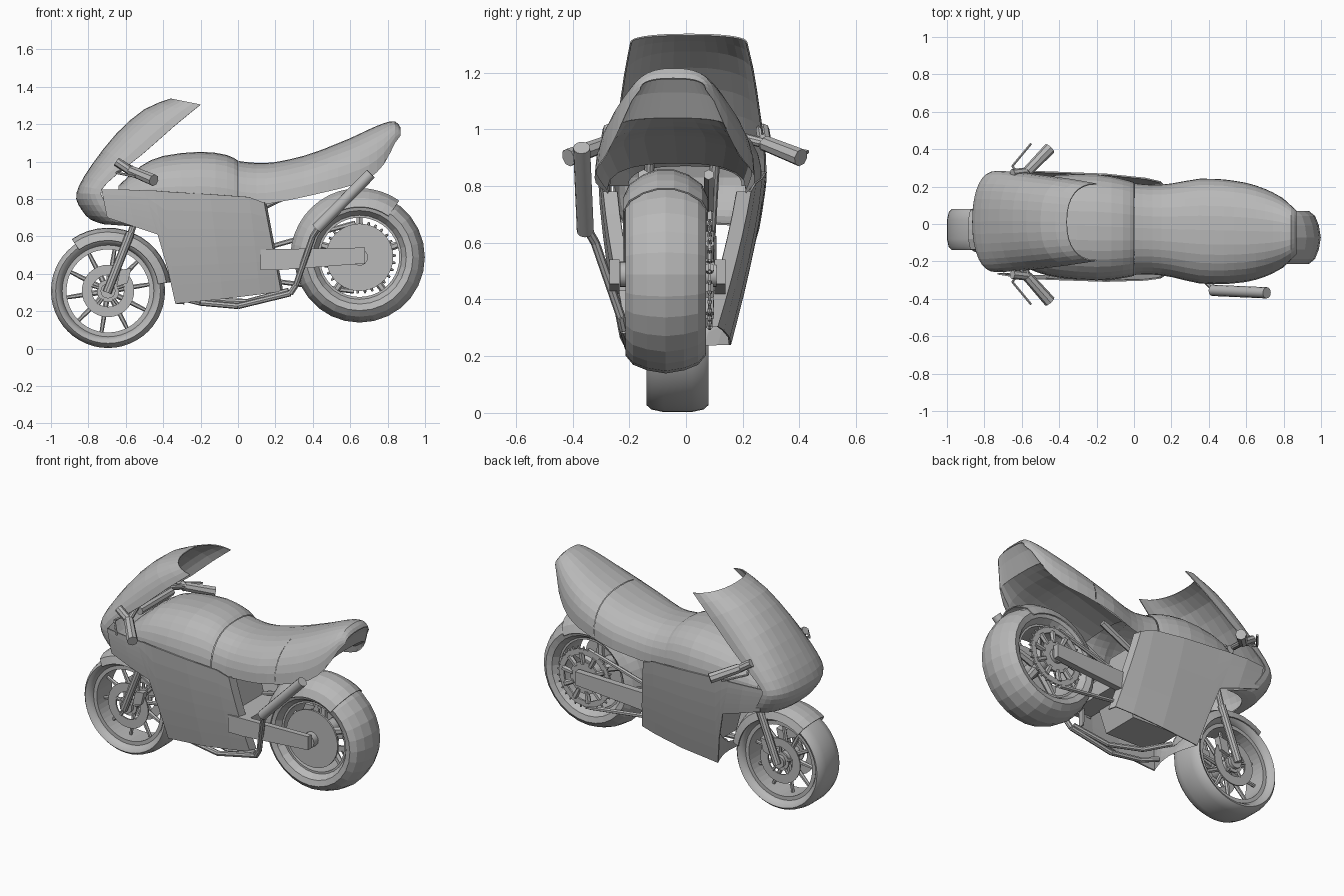
import bpy, bmesh, math
from mathutils import Vector

if "Cube" in bpy.data.objects:
    bpy.data.objects.remove(bpy.data.objects["Cube"], do_unlink=True)

grey = bpy.data.materials.new("plain grey")
grey.use_nodes = True
COL = (0.48, 0.48, 0.48, 1)
grey.diffuse_color = COL
grey.node_tree.nodes["Principled BSDF"].inputs["Base Color"].default_value = COL


def finish(name, bm, smooth=False):
    bmesh.ops.remove_doubles(bm, verts=bm.verts, dist=0.0005)
    bmesh.ops.recalc_face_normals(bm, faces=bm.faces)
    me = bpy.data.meshes.new(name)
    bm.to_mesh(me)
    bm.free()
    me.materials.append(grey)
    ob = bpy.data.objects.new(name, me)
    bpy.context.collection.objects.link(ob)
    if smooth:
        bpy.ops.object.select_all(action='DESELECT')
        ob.select_set(True)
        bpy.context.view_layer.objects.active = ob
        bpy.ops.object.shade_smooth_by_angle(angle=math.radians(35))
    return ob


def skin(name, rows, wrap=False, caps=False, thick=0, smooth=False):
    """Surface through rows of points; wrap closes each row into a ring."""
    bm = bmesh.new()
    vs = [[bm.verts.new(p) for p in r] for r in rows]
    n = len(rows[0])
    for a, b in zip(vs, vs[1:]):
        for i in range(n if wrap else n - 1):
            j = (i + 1) % n
            bm.faces.new((a[i], a[j], b[j], b[i]))
    if caps:
        bm.faces.new(vs[0])
        bm.faces.new(vs[-1])
    ob = finish(name, bm, smooth)
    if thick:
        mod = ob.modifiers.new("thickness", 'SOLIDIFY')
        mod.thickness = thick
    return ob


def refine(keys, k=3):
    """Smoothly resample a list of number tuples."""
    out = []
    for i in range(len(keys) - 1):
        q = [Vector(keys[min(max(i + d, 0), len(keys) - 1)]) for d in (-1, 0, 1, 2)]
        for s in range(k):
            t = s / k
            out.append(q[1] + (q[2] - q[0]) * (t / 2)
                       + (q[0] * 2 - q[1] * 5 + q[2] * 4 - q[3]) * (t * t / 2)
                       + (q[1] * 3 - q[0] - q[2] * 3 + q[3]) * (t ** 3 / 2))
    return out + [Vector(keys[-1])]


def mid(x, z):
    """Centre line, which yaws and leans slightly."""
    return -0.05 - 0.035 * x + 0.03 * z


def power(v, p):
    return math.copysign(abs(v) ** p, v)


def lathe(name, c, prof, a0=0, a1=360, n=40, closed=True, smooth=False, thick=0):
    rows = []
    for i in range(n + 1):
        a = math.radians(a0 + (a1 - a0) * i / n)
        rows.append([(c[0] + r * math.cos(a), c[1] + y, c[2] + r * math.sin(a)) for r, y in prof])
    return skin(name, rows, wrap=closed, smooth=smooth, thick=thick)


def ring(name, c, r0, r1, y, w, n=40):
    return lathe(name, c, [(r0, y - w), (r1, y - w), (r1, y + w), (r0, y + w)], n=n)


def tube(name, pts, r, sides=10, r2=None):
    bm = bmesh.new()
    for a, b in zip(pts, pts[1:]):
        a, b = Vector(a), Vector(b)
        d = b - a
        m = d.to_track_quat('Z', 'Y').to_matrix().to_4x4()
        m.translation = (a + b) / 2
        bmesh.ops.create_cone(bm, cap_ends=True, segments=sides, radius1=r,
                              radius2=r2 or r, depth=d.length, matrix=m)
    return finish(name, bm, sides > 6)


def spokes(name, c, y, count, r0, r1, w0, w1):
    for i in range(count):
        a = math.tau * (i + 0.25) / count
        d = Vector((math.cos(a), 0, math.sin(a)))
        o = Vector(c) + Vector((0, y, 0))
        tube(name, [o + d * r0, o + d * r1], w0, 6, w1)


def block(name, outline, y0, y1):
    """Side outline in x and z, extruded from y0 to y1."""
    return skin(name, [[(x, y, z) for x, z in outline] for y in (y0, y1)], wrap=True, caps=True)


def arch(name, keys, p=0.8, k=2, n=16):
    """Open-bottomed shell; keys are x, half width, top z, bottom z."""
    rows = []
    for x, w, zt, zb in refine(keys, k):
        row = []
        for i in range(n + 1):
            a = math.pi * i / n
            z = zb + (zt - zb) * power(math.sin(a), p)
            row.append((x, mid(x, z) + w * power(math.cos(a), p), z))
        rows.append(row)
    return skin(name, rows)


# Front wheel
F = (-0.695, -0.03, 0.308)
half = [(0.245, 0.075), (0.262, 0.1), (0.28, 0.11), (0.296, 0.092), (0.305, 0.05)]
lathe("front_tyre", F, half + [(r, -y) for r, y in reversed(half)], n=48, smooth=True)
ring("front_rim", F, 0.222, 0.248, 0, 0.075, 48)
tube("front_hub", [(F[0], F[1] - 0.1, F[2]), (F[0], F[1] + 0.1, F[2])], 0.04, 16)
spokes("front_spoke", F, 0, 10, 0.03, 0.23, 0.016, 0.01)
for s in (-1, 1):
    ring("front_brake_disc", F, 0.085, 0.14, s * 0.075, 0.004, 32)
    ring("front_disc_carrier", F, 0.03, 0.06, s * 0.075, 0.005, 20)
    spokes("disc_arm", F, s * 0.075, 5, 0.05, 0.09, 0.009, 0.009)

# Forks, front mudguard and steering
for s in (-1, 1):
    y = F[1] + s * 0.115
    tube("fork_lower", [(-0.7, y, 0.3), (-0.575, y, 0.62)], 0.024)
    tube("fork_upper", [(-0.58, y, 0.6), (-0.46, y + 0.02, 0.94)], 0.018)
    block("brake_caliper", [(-0.65, 0.33), (-0.59, 0.35), (-0.57, 0.43), (-0.63, 0.42)],
          F[1] + s * 0.06, F[1] + s * 0.1)
    tube("handlebar", [(-0.6, s * 0.16, 0.98), (-0.57, s * 0.28, 0.95)], 0.018)
    tube("grip", [(-0.57, s * 0.28, 0.95), (-0.45, s * 0.41 - 0.005, 0.9)], 0.028, 8, 0.032)
    tube("control_lever", [(-0.61, s * 0.25, 0.96), (-0.65, s * 0.31, 0.94),
                           (-0.55, s * 0.43, 0.92)], 0.007, 6)
    tube("lever_bracket", [(-0.65, s * 0.27, 1.0), (-0.56, s * 0.28, 0.94)], 0.024, 8)
tube("steering_clamp", [(-0.58, -0.16, 0.96), (-0.58, 0.16, 0.96)], 0.025, 8)
tube("gauge", [(-0.68, 0, 0.99), (-0.62, 0, 1.03)], 0.06, 16)
lathe("front_mudguard", F, [(0.27, 0.12), (0.315, 0.105), (0.335, 0.05), (0.338, 0),
                            (0.335, -0.05), (0.315, -0.105), (0.27, -0.12)],
      8, 125, 14, closed=False, thick=0.006)

# Rear wheel
R = (0.65, -0.072, 0.488)
half = [(0.225, 0.095), (0.25, 0.132), (0.285, 0.142), (0.318, 0.115), (0.338, 0.065)]
lathe("rear_tyre", R, half + [(0.349, 0)] + [(r, -y) for r, y in reversed(half)], n=28)
ring("rear_rim", R, 0.212, 0.232, 0, 0.095)
tube("rear_hub", [(R[0], R[1] - 0.16, R[2]), (R[0], R[1] + 0.18, R[2])], 0.045, 16)
spokes("rear_spoke", R, 0, 5, 0.03, 0.225, 0.026, 0.018)
ring("rear_brake_disc", R, 0.03, 0.18, -0.11, 0.006)
ring("sprocket_rim", R, 0.145, 0.18, 0.155, 0.006)
ring("sprocket_centre", R, 0.04, 0.1, 0.155, 0.006)
spokes("sprocket_arm", R, 0.155, 10, 0.085, 0.155, 0.015, 0.018)
spokes("sprocket_tooth", R, 0.155, 30, 0.175, 0.195, 0.009, 0.005)
for s in (-1, 1):
    tube("chain_run", [(0.62, R[1] + 0.155, R[2] + s * 0.182), (0.12, R[1] + 0.155, 0.45 + s * 0.08)], 0.013, 6)
lathe("rear_mudguard", R, [(0.27, 0.15), (0.318, 0.128), (0.352, 0.08), (0.37, 0.03),
                           (0.37, -0.03), (0.352, -0.08), (0.318, -0.128), (0.27, -0.15)],
      55, 178, 14, closed=False, thick=0.006)

# Swing arm and engine
arm = [(0.12, 0.42), (0.22, 0.42), (0.68, 0.455), (0.68, 0.54), (0.12, 0.53)]
block("swing_arm_right", arm, -0.27, -0.235)
block("swing_arm_left", arm, 0.1, 0.14)
block("swing_arm_bridge", [(0.12, 0.43), (0.25, 0.43), (0.25, 0.53), (0.12, 0.53)], -0.25, 0.12)
block("engine", [(-0.25, 0.31), (0.08, 0.3), (0.14, 0.45), (0.05, 0.8), (-0.3, 0.8), (-0.3, 0.5)], -0.15, 0.09)
for y in (-0.15, 0.08):
    tube("subframe_bar", [(0.05, y, 0.72), (0.3, y, 0.84)], 0.02, 6)

# Exhaust on the right side
tube("exhaust_pipe", [(-0.3, -0.14, 0.27), (-0.2, -0.18, 0.245), (0, -0.2, 0.227), (0.28, -0.22, 0.295),
                      (0.31, -0.23, 0.34), (0.4, -0.32, 0.6), (0.44, -0.355, 0.66)], 0.016, 8)
tube("exhaust_pipe_inner", [(-0.28, 0, 0.3), (-0.15, -0.1, 0.26), (0.05, -0.17, 0.25), (0.27, -0.21, 0.31)], 0.015, 8)
tube("silencer", [(0.42, -0.355, 0.64), (0.71, -0.368, 0.935)], 0.03, 12)

# Tank, seat and tail
arch("tank", [(-0.64, 0.2, 0.87, 0.8), (-0.52, 0.25, 0.975, 0.8), (-0.4, 0.275, 1.03, 0.8),
              (-0.2, 0.285, 1.052, 0.8), (-0.06, 0.265, 1.035, 0.79), (0, 0.25, 1.005, 0.78)])
arch("seat", [(0.002, 0.245, 1.003, 0.78), (0.1, 0.24, 0.992, 0.77), (0.2, 0.25, 0.997, 0.78),
              (0.35, 0.28, 1.03, 0.81), (0.48, 0.28, 1.075, 0.84)])
arch("tail", [(0.482, 0.28, 1.077, 0.84), (0.6, 0.265, 1.125, 0.87), (0.7, 0.235, 1.172, 0.91),
              (0.78, 0.195, 1.205, 0.985), (0.84, 0.145, 1.215, 1.1), (0.87, 0.115, 1.18, 1.14)])
arch("tail_end", [(0.87, 0.115, 1.178, 1.14), (0.84, 0.145, 1.13, 1.1), (0.795, 0.187, 1.04, 1.01)], k=1)
arch("undertray", [(0.2, 0.245, 0.88, 0.785), (0.48, 0.275, 0.96, 0.842), (0.6, 0.26, 0.99, 0.872),
                   (0.7, 0.23, 1.01, 0.912), (0.795, 0.187, 1.04, 1.01)], n=10)

# Windscreen and nose: centre x, z, edge x, z, half width
screen = [(-0.36, 1.337, -0.2, 1.305, 0.207), (-0.5, 1.28, -0.34, 1.19, 0.23),
          (-0.65, 1.15, -0.51, 1.04, 0.252), (-0.78, 0.985, -0.65, 0.93, 0.267),
          (-0.85, 0.87, -0.73, 0.85, 0.27), (-0.865, 0.8, -0.72, 0.8, 0.27),
          (-0.835, 0.74, -0.68, 0.73, 0.26), (-0.79, 0.69, -0.63, 0.675, 0.235),
          (-0.72, 0.665, -0.52, 0.65, 0.2)]
rows = []
for cx, cz, ex, ez, w in refine(screen, 2):
    row = []
    for i in range(17):
        a = math.pi * (i / 16 - 0.5)
        t = 1 - power(math.cos(a), 0.85)
        z = cz + (ez - cz) * t
        row.append((cx + (ex - cx) * t, mid(cx, z) + 0.008 + w * power(math.sin(a), 0.85), z))
    rows.append(row)
skin("windscreen_and_nose", rows, thick=0.006)

# Side fairings: top x, z then bottom x, z
cols = [(-0.73, 0.85, -0.7, 0.7), (-0.6, 0.85, -0.55, 0.65), (-0.5, 0.845, -0.43, 0.61),
        (-0.45, 0.845, -0.375, 0.42), (-0.4, 0.84, -0.335, 0.24), (-0.15, 0.825, -0.08, 0.265),
        (0.06, 0.81, 0.12, 0.29), (0.14, 0.78, 0.23, 0.305)]
front = {}
for s, side in ((1, "left"), (-1, "right")):
    rows = []
    for n, (tx, tz, bx, bz) in enumerate(cols + [cols[-1]]):
        row = []
        for i in range(7):
            t = i / 6
            x, z = tx + (bx - tx) * t, tz + (bz - tz) * t
            w = 0.29 - 0.1 * max(0, (0.84 - z) / 0.6) ** 1.4 - 0.6 * max(0, -0.55 - x) ** 2 - 0.3 * max(0, x + 0.15) ** 2
            if n == len(cols):
                x, w = x + 0.012, w - 0.05
            row.append((x, mid(x, z) + s * w, z))
        rows.append(row)
    skin(side + "_fairing", rows, thick=0.008)
    front[s] = [Vector(p) for p in rows[4][3:]]

# Curved wall joining the fairings behind the front wheel, lower in the middle
rows = []
for a, b in zip(front[1], front[-1]):
    row = []
    for i in range(9):
        p = a.lerp(b, i / 8)
        dip = math.sin(math.pi * i / 8)
        row.append((p.x + 0.05 * dip, p.y, 0.235 + (p.z - 0.235) * (1 - 0.75 * dip)))
    rows.append(row)
skin("fairing_front_wall", rows)
